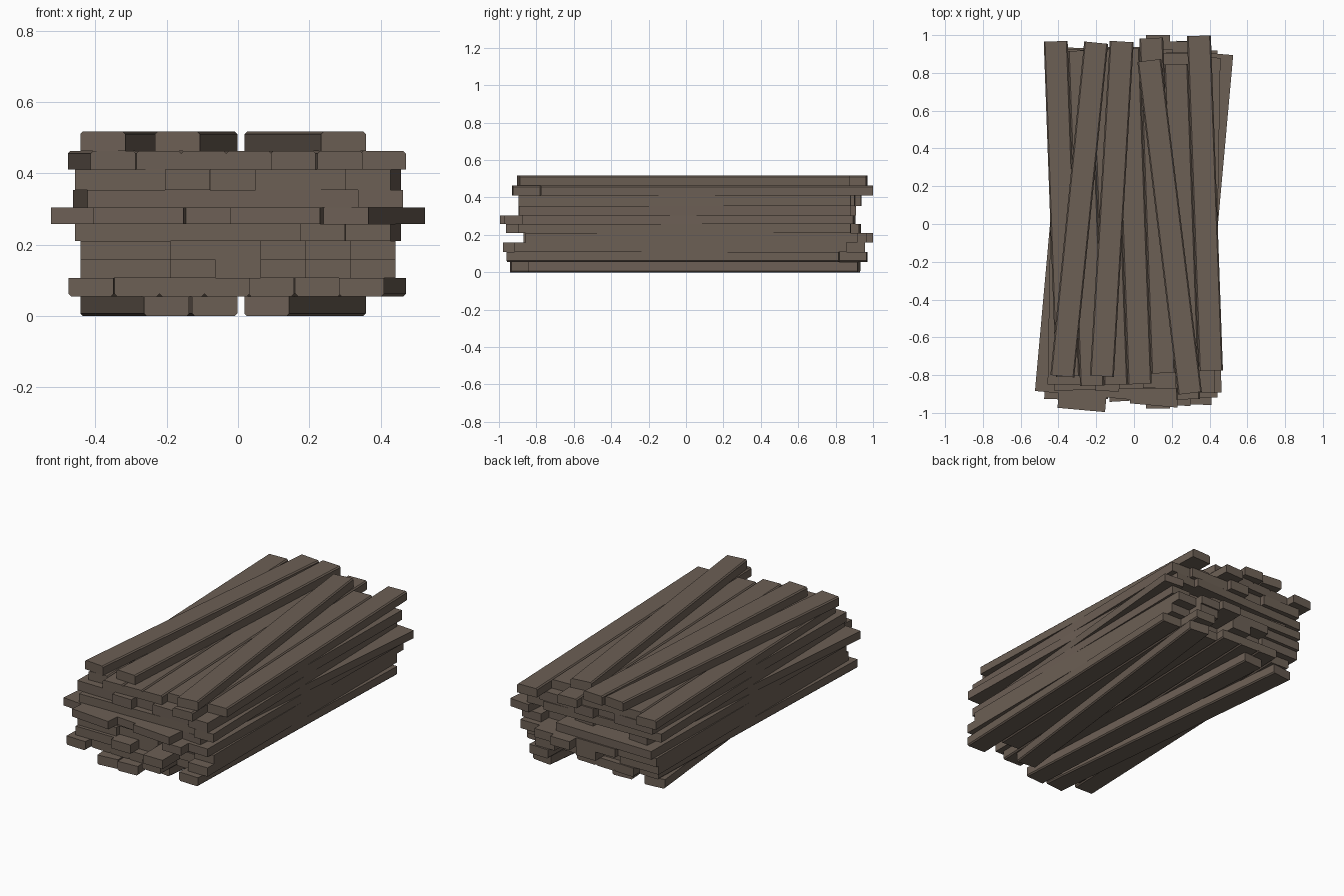
import bpy
import bmesh
from math import atan2, cos, sin
from mathutils import Matrix

default = bpy.data.objects.get("Cube")
if default:
    bpy.data.objects.remove(default, do_unlink=True)

LENGTH = 1.775
WIDTH = 0.1265
CHAMFER = 0.007
LEVELS = [0, 0.055, 0.107, 0.159, 0.21, 0.258, 0.304, 0.354, 0.411, 0.463, 0.517]

wood = bpy.data.materials.new("weathered brown wood")
wood.use_nodes = True
colour = (0.15, 0.115, 0.09, 1)
wood.diffuse_color = colour
wood.node_tree.nodes["Principled BSDF"].inputs["Base Color"].default_value = colour


def plank(name, x, y, angle, layer, width=WIDTH):
    """One board; the outer layers get chamfered long edges on the exposed side."""
    low, high = LEVELS[layer], LEVELS[layer + 1]
    bm = bmesh.new()
    bmesh.ops.create_cube(bm, size=1)
    bmesh.ops.transform(bm, verts=bm.verts, matrix=Matrix.Diagonal((width, LENGTH, high - low, 1)))
    side = 1 if layer >= 8 else -1 if layer <= 1 else 0
    if side:
        edges = [e for e in bm.edges
                 if all(v.co.z * side > 0 for v in e.verts)
                 and abs(e.verts[0].co.y - e.verts[1].co.y) > 1]
        bmesh.ops.bevel(bm, geom=edges, offset=CHAMFER, segments=1, affect='EDGES')
    mesh = bpy.data.meshes.new(name)
    bm.to_mesh(mesh)
    bm.free()
    mesh.materials.append(wood)
    obj = bpy.data.objects.new(name, mesh)
    obj.location = (x, y, (low + high) / 2)
    obj.rotation_euler.z = -angle
    bpy.context.collection.objects.link(obj)


# Full layers: sideways lean, then how far each of the seven boards slides lengthwise
layers = {
    1: (0.035, [-0.054, 0, 0, 0, -0.053, 0.09, -0.056]),
    2: (0.0, [0, 0, -0.03, 0.05, -0.09, 0.07, -0.03]),
    3: (0.0, [0.02, 0.02, 0.05, 0.05, 0.112, 0.08, 0.03]),
    4: (0.017, [0.04, 0.04, 0.04, 0.04, 0.04, -0.07, 0.0]),
    5: (0.09, [-0.04, -0.118, -0.118, -0.04, -0.06, -0.06, 0.05]),
    6: (-0.023, [0.015, 0.015, 0.015, 0.015, 0.015, 0.015, -0.015]),
    7: (0.017, [0.03, 0.03, 0.0, 0.05, 0.02, 0.02, 0.0]),
    8: (-0.036, [0.094, 0.04, 0.04, 0.04, 0.093, -0.05, 0.096]),
}
for layer, (lean, slides) in layers.items():
    for i, slide in enumerate(slides):
        x = (i - 3) * WIDTH
        plank(f"layer_{layer + 1}_plank_{i + 1}",
              x * cos(lean) + slide * sin(lean),
              slide * cos(lean) - x * sin(lean), lean, layer)

# Loose boards on the top and bottom: front x, back x, slide
loose = [(-0.38, -0.2, 0.077), (-0.17, -0.065, 0.08), (0.297, 0.08, -0.015)]
for i, (front, back, slide) in enumerate(loose):
    middle = (front + back) / 2
    angle = atan2(back - front, LENGTH)
    plank(f"top_plank_{i + 1}", middle, slide, angle, 9, 0.127)
    plank(f"bottom_plank_{i + 1}", middle, 0.028 - slide, -angle, 0, 0.127)
